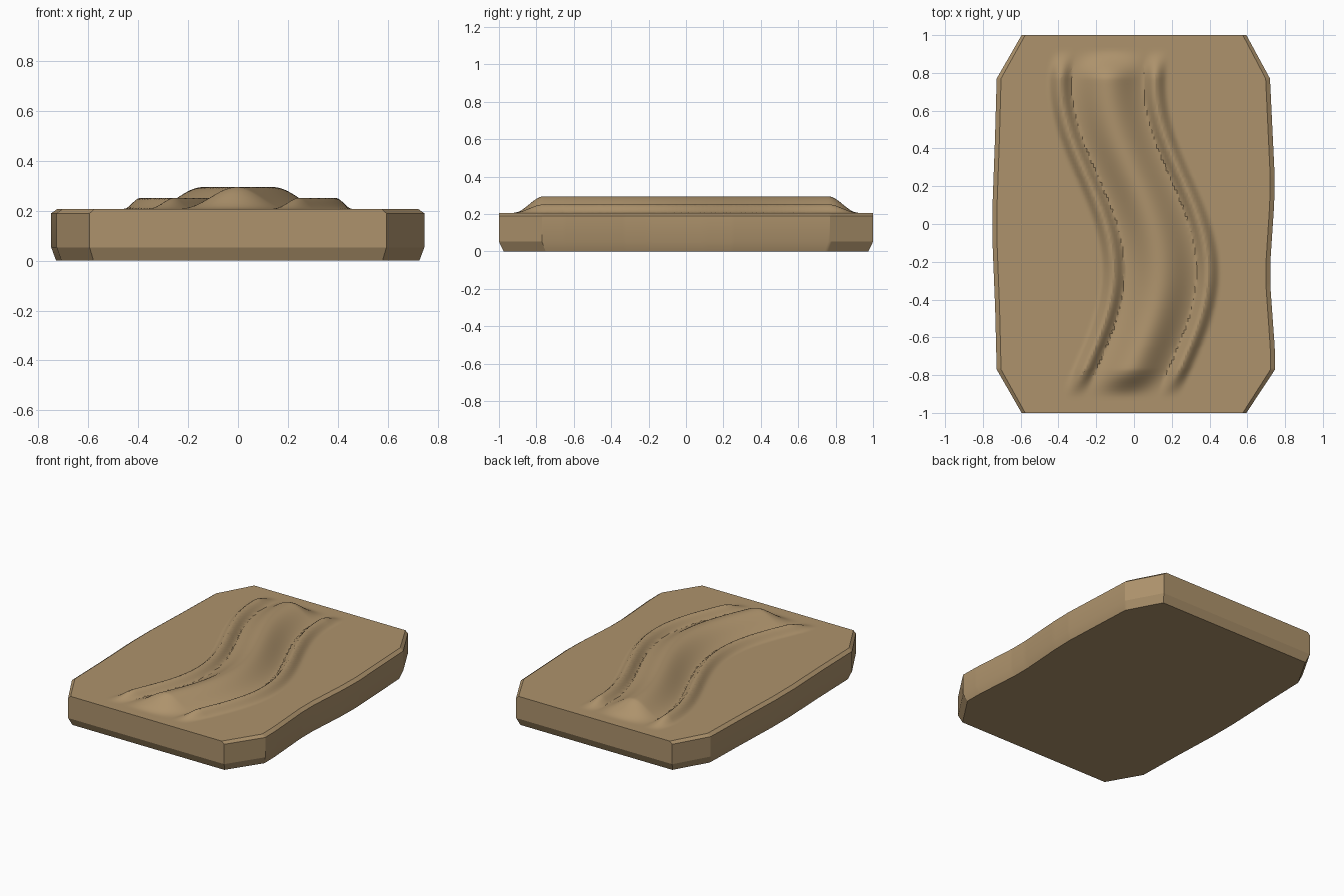
import bpy, bmesh, math

if "Cube" in bpy.data.objects:
    bpy.data.objects.remove(bpy.data.objects["Cube"])

# Slab outline: x of each long side as a function of y
LEFT = [(-1, -.595), (-.77, -.727), (-.45, -.735), (-.1, -.749), (.1, -.749),
        (.45, -.736), (.77, -.727), (1, -.595)]
RIGHT = [(-1, .595), (-.77, .747), (-.65, .745), (-.33, .722), (-.2, .722),
         (.1, .742), (.25, .745), (.77, .72), (1, .595)]
NX = 120


def side(points, y):
    for (y0, x0), (y1, x1) in zip(points, points[1:]):
        if y <= y1 + 1e-6:
            return x0 + (x1 - x0) * (y - y0) / (y1 - y0)


def bump(d, half_width):
    return 0.5 + 0.5 * math.cos(math.pi * d / half_width) if abs(d) < half_width else 0.0


def height(x, y):
    # One tall centre ridge and two low side ridges following a sine path
    u = x + 0.14 * math.sin(math.pi * (y - 0.25))
    h = max(0.088 * bump(u, 0.21),
            0.045 * bump(u - 0.25, 0.07), 0.045 * bump(u + 0.25, 0.07))
    t = min(1, max(0, (0.92 - abs(y)) / 0.16))
    return 0.207 + h * t * t * (3 - 2 * t)


# Row positions include every outline corner
rows = {round(-1 + i * 0.02, 3) for i in range(101)}
rows |= {p[0] for p in LEFT + RIGHT}
rows = sorted(rows)

# Carved top surface
bm = bmesh.new()
grid = []
for y in rows:
    a, b = side(LEFT, y) * 0.968, side(RIGHT, y) * 0.968
    xs = [a + (b - a) * i / NX for i in range(NX + 1)]
    grid.append([bm.verts.new((x, y, height(x, y))) for x in xs])
for r0, r1 in zip(grid, grid[1:]):
    for i in range(NX):
        bm.faces.new((r0[i], r0[i + 1], r1[i + 1], r1[i]))

# Border loop, then top bevel, wall, bottom bevel and base
loop = (grid[0] + [r[-1] for r in grid[1:]] + grid[-1][-2::-1]
        + [r[0] for r in grid[-2:0:-1]])
border = [v.co.copy() for v in loop]
for sx, sy, z in [(1 / 0.968, 1, 0.19), (1 / 0.968, 1, 0.053), (1.006, 0.975, 0)]:
    new = [bm.verts.new((c.x * sx, c.y * sy, z)) for c in border]
    n = len(loop)
    for i in range(n):
        j = (i + 1) % n
        bm.faces.new((loop[j], loop[i], new[i], new[j]))
    loop = new
bm.faces.new(loop)
bmesh.ops.recalc_face_normals(bm, faces=bm.faces[:])

mesh = bpy.data.meshes.new("carved_slab")
bm.to_mesh(mesh)
bm.free()
slab = bpy.data.objects.new("carved_slab", mesh)
bpy.context.collection.objects.link(slab)

mat = bpy.data.materials.new("tan_stone")
mat.diffuse_color = (0.42, 0.29, 0.15, 1)
mat.use_nodes = True
mat.node_tree.nodes["Principled BSDF"].inputs["Base Color"].default_value = mat.diffuse_color
mesh.materials.append(mat)

bpy.context.view_layer.objects.active = slab
slab.select_set(True)
bpy.ops.object.shade_smooth_by_angle(angle=math.radians(25))
